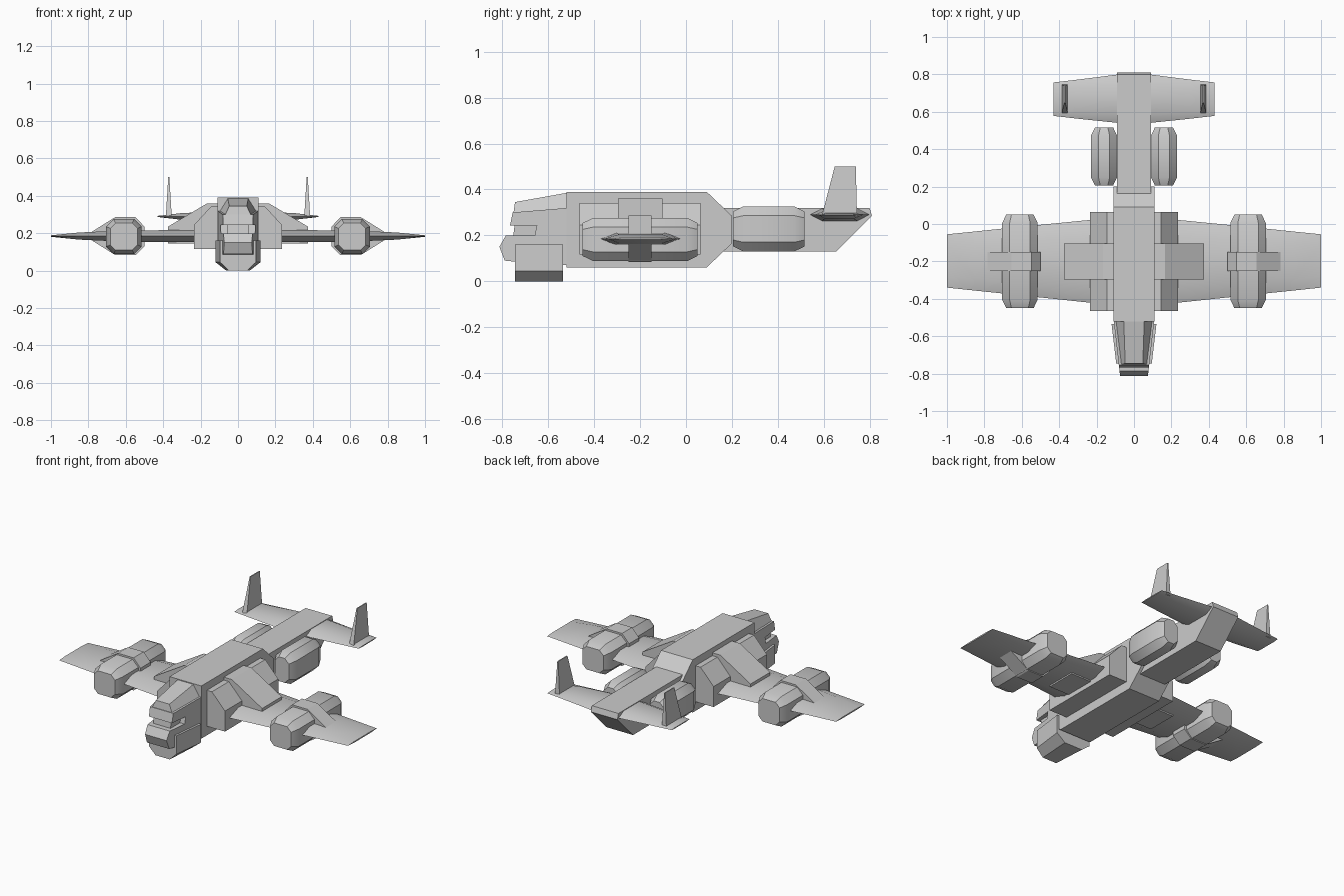
import bpy, bmesh, math

if "Cube" in bpy.data.objects:
    bpy.data.objects.remove(bpy.data.objects["Cube"])


def loft(name, rings, mirror=False, smooth=False):
    """Skin closed rings of points and cap both ends."""
    bm = bmesh.new()
    vs = [[bm.verts.new(p) for p in r] for r in rings]
    n = len(rings[0])
    for a, b in zip(vs, vs[1:]):
        for i in range(n):
            bm.faces.new((a[i], a[(i + 1) % n], b[(i + 1) % n], b[i]))
    bm.faces.new(vs[0])
    bm.faces.new(vs[-1])
    bmesh.ops.recalc_face_normals(bm, faces=bm.faces)
    me = bpy.data.meshes.new(name)
    bm.to_mesh(me)
    bm.free()
    ob = bpy.data.objects.new(name, me)
    bpy.context.collection.objects.link(ob)
    if mirror:
        ob.modifiers.new("mirror", 'MIRROR').use_mirror_merge = False
    if smooth:
        bpy.ops.object.select_all(action='DESELECT')
        bpy.context.view_layer.objects.active = ob
        ob.select_set(True)
        bpy.ops.object.shade_smooth_by_angle(angle=math.radians(35))
    return ob


def side_prism(name, prof, half):
    """Extrude a (y, z) profile across x; half is a width or a function of y."""
    w = half if callable(half) else (lambda y: half)
    return loft(name, [[(s * w(y), y, z) for y, z in prof] for s in (-1, 1)])


def front_prism(name, prof, y0, y1):
    """Extrude an (x, z) profile along y and mirror it."""
    return loft(name, [[(x, y, z) for x, z in prof] for y in (y0, y1)], True)


def octagon(cx, cz, hx, hz, cut, y):
    a, b = hx - cut, hz - cut
    return [(cx + x, y, cz + z) for x, z in
            ((a, hz), (hx, b), (hx, -b), (a, -hz), (-a, -hz), (-hx, -b), (-hx, b), (-a, hz))]


def engine(name, cx, cz, hx, hz, y0, y1):
    d = .022
    loft(name, [octagon(cx, cz, hx - d, hz - d, .028, y0),
                octagon(cx, cz, hx, hz, .04, y0 + .045),
                octagon(cx, cz, hx, hz, .04, y1 - .045),
                octagon(cx, cz, hx - d, hz - d, .028, y1)], True, True)


def wing(name, stations, cz):
    """Hexagonal-section wing from (x, leading y, trailing y, half thickness)."""
    rings = []
    for x, a, b, t in stations:
        c = b - a
        rings.append([(x, a, cz), (x, a + .2 * c, cz + t), (x, b - .2 * c, cz + t),
                      (x, b, cz), (x, b - .2 * c, cz - t), (x, a + .2 * c, cz - t)])
    loft(name, rings, True, True)


# Fuselage and tail boom
side_prism("fuselage", [(-.52, .39), (.09, .39), (.2, .285), (.2, .165), (.09, .06), (-.52, .06)], .11)
side_prism("tail_boom", [(.1, .32), (.8, .32), (.81, .285), (.655, .13), (.1, .13)], .092)

# Nose: canopy, brow, recessed gun band and lower jaw
taper = lambda y: .108 + (y + .52) * .115
loft("canopy", [[(-.1, -.51, .315), (.1, -.51, .315), (.055, -.51, .387), (-.055, -.51, .387)],
                [(-.07, -.752, .295), (.07, -.752, .295), (.047, -.745, .345), (-.047, -.745, .345)]])
side_prism("nose_brow", [(-.51, .32), (-.755, .3), (-.767, .243), (-.65, .243), (-.66, .195), (-.51, .195)], taper)
side_prism("nose_recess", [(-.6, .26), (-.745, .26), (-.755, .18), (-.6, .18)], .06)
side_prism("nose_jaw", [(-.51, .2), (-.785, .2), (-.813, .15), (-.79, .09), (-.74, .085), (-.51, .07)], taper)
loft("chin_pod", [[(w * x, y, z) for x, z in
                   ((-1, .16), (1, .16), (1, .045), (.52, 0), (-.52, 0), (-1, .045))]
                  for y, w in ((-.535, .12), (-.745, .095))])

# Shoulder boxes and wing root fairings
front_prism("side_box", [(.1, .342), (.145, .342), (.235, .245), (.235, .117), (.1, .117)], -.465, .063)
front_prism("wing_root_fairing", [(.1, .36), (.165, .36), (.375, .235), (.375, .145), (.1, .145)], -.297, -.103)

# Main wings
wing("wing", [(.1, -.435, .035, .033), (.61, -.381, -.015, .03),
              (.85, -.356, -.04, .019), (1, -.34, -.055, .004)], .185)

# Engines and the wing engine straps
engine("wing_engine", .61, .182, .095, .094, -.45, .05)
engine("rear_engine", .16, .228, .07, .098, .205, .517)
front_prism("engine_strap", [(.5, .13), (.5, .235), (.548, .287), (.655, .287), (.79, .203),
                             (.79, .167), (.655, .083), (.548, .083)], -.25, -.15)

# Tailplane and fins
wing("tailplane", [(.08, .54, .8, .027), (.3, .563, .772, .018), (.43, .578, .757, .003)], .29)
loft("tail_fin", [[(.37 + s * t, y, z) for s, y in ((-1, a), (1, a), (1, b), (-1, b))]
                  for z, t, a, b in ((.285, .016, .592, .745), (.5, .003, .648, .74))], True)
